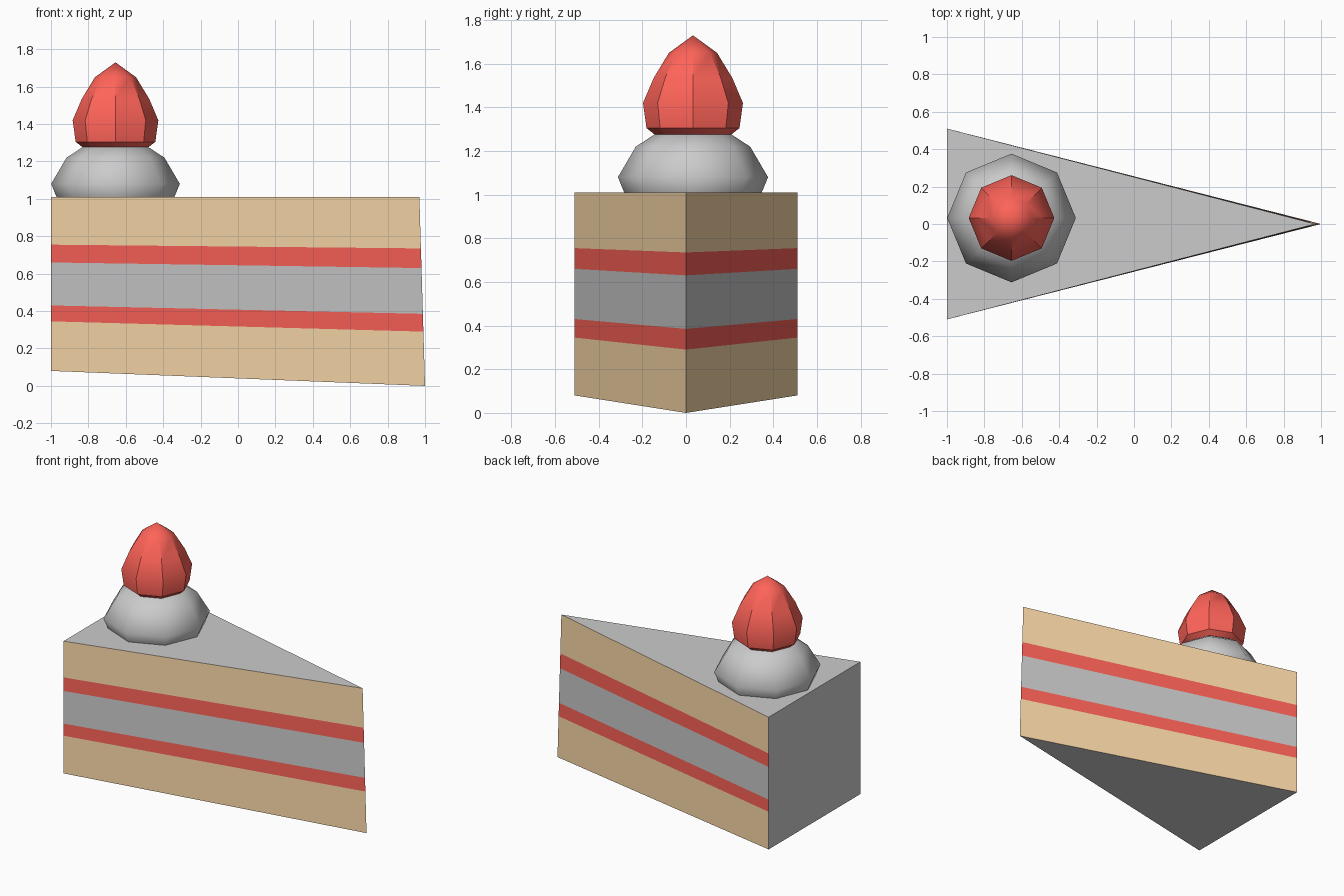
import bpy, bmesh
from math import cos, sin, pi, radians

if "Cube" in bpy.data.objects:
    bpy.data.objects.remove(bpy.data.objects["Cube"])


def material(name, rgb):
    m = bpy.data.materials.new(name)
    m.diffuse_color = (*rgb, 1)
    m.use_nodes = True
    m.node_tree.nodes["Principled BSDF"].inputs["Base Color"].default_value = m.diffuse_color
    return m


grey = material("cream_grey", (0.8, 0.8, 0.8))
red = material("berry_red", (1.0, 0.126, 0.099))
tan = material("sponge_tan", (1.0, 0.725, 0.41))


def finish(bm, name, mats, smooth_angle=None):
    bmesh.ops.recalc_face_normals(bm, faces=bm.faces)
    me = bpy.data.meshes.new(name)
    bm.to_mesh(me)
    bm.free()
    for m in mats:
        me.materials.append(m)
    if smooth_angle:
        me.shade_smooth()
        me.set_sharp_from_angle(angle=radians(smooth_angle))
    ob = bpy.data.objects.new(name, me)
    bpy.context.collection.objects.link(ob)
    return ob


def turned(name, center, profile, mats, angle, apex=None, sides=8):
    """Eight-sided body of revolution from (radius, z) pairs."""
    bm = bmesh.new()
    cx, cy = center
    rings = [[bm.verts.new((cx + r * cos(2 * pi * i / sides),
                            cy + r * sin(2 * pi * i / sides), z))
              for i in range(sides)] for r, z in profile]
    for a, b in zip(rings, rings[1:]):
        for i in range(sides):
            j = (i + 1) % sides
            bm.faces.new((a[i], a[j], b[j], b[i]))
    bm.faces.new(rings[0][::-1])
    if apex is None:
        bm.faces.new(rings[-1])
    else:
        tip = bm.verts.new((cx, cy, apex))
        for i in range(sides):
            bm.faces.new((rings[-1][i], rings[-1][(i + 1) % sides], tip))
    return finish(bm, name, mats, angle)


# Cake wedge: layer heights at the back corners and at the tip
levels = [(0.08, 0.0), (0.345, 0.29), (0.43, 0.385),
          (0.66, 0.63), (0.755, 0.735), (1.01, 1.01)]
layer_mats = [2, 1, 0, 1, 2]
bm = bmesh.new()
rings = [[bm.verts.new(p) for p in ((-1, -0.51, zb),
                                    (1 - 0.03 * zt, 0, zt),
                                    (-1, 0.51, zb))] for zb, zt in levels]
for a, b, m in zip(rings, rings[1:], layer_mats):
    for i in (0, 1):
        bm.faces.new((a[i], a[i + 1], b[i + 1], b[i])).material_index = m
# Grey icing on the back, top and bottom
bm.faces.new([r[0] for r in rings] + [r[2] for r in reversed(rings)])
bm.faces.new(rings[-1])
bm.faces.new(rings[0][::-1])
finish(bm, "cake_slice", [grey, red, tan])

# Whipped cream dollop
spot = (-0.655, 0.032)
turned("cream_dollop", spot,
       [(0.315, 1.01), (0.344, 1.08), (0.262, 1.22), (0.17, 1.28)],
       [grey], 50)

# Strawberry
turned("strawberry", spot,
       [(0.175, 1.275), (0.213, 1.305), (0.229, 1.42),
        (0.18, 1.535), (0.11, 1.65)],
       [red], 30, apex=1.73)
